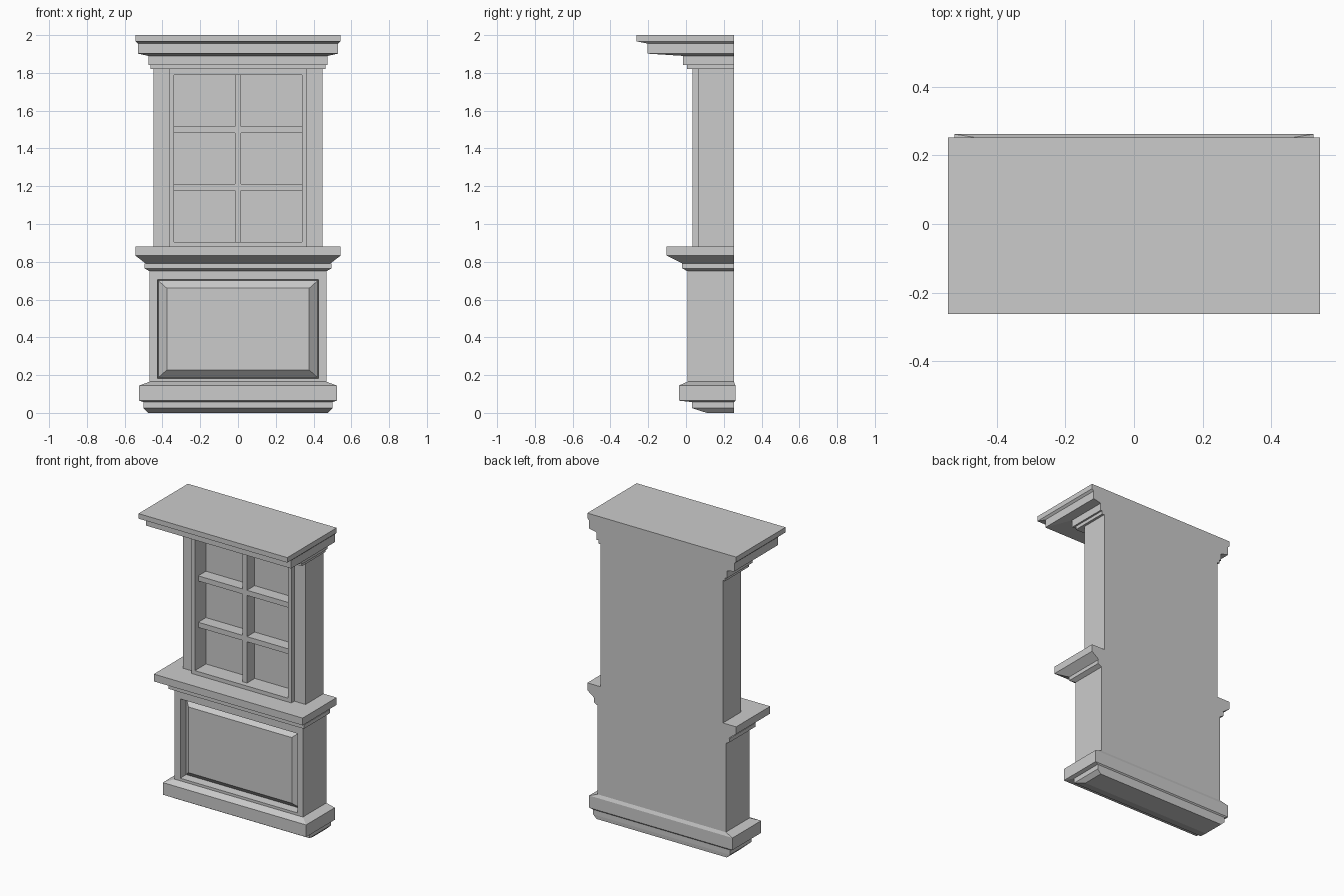
import bpy, bmesh

if "Cube" in bpy.data.objects:
    bpy.data.objects.remove(bpy.data.objects["Cube"])

BACK = 0.253


def finish(name, bm):
    bmesh.ops.recalc_face_normals(bm, faces=bm.faces)
    mesh = bpy.data.meshes.new(name)
    bm.to_mesh(mesh)
    bm.free()
    obj = bpy.data.objects.new(name, mesh)
    bpy.context.collection.objects.link(obj)
    return obj


def loft(rings, bottom=True, top=True):
    """Skin a stack of equal-length 3D loops, with optional end caps."""
    bm = bmesh.new()
    loops = [[bm.verts.new(p) for p in ring] for ring in rings]
    n = len(loops[0])
    for a, b in zip(loops, loops[1:]):
        for i in range(n):
            j = (i + 1) % n
            bm.faces.new((a[i], a[j], b[j], b[i]))
    if bottom:
        bm.faces.new(loops[0][::-1])
    if top:
        bm.faces.new(loops[-1])
    bm.normal_update()
    return bm


def moulding(name, levels, **caps):
    """Each level is (z, half width, front y[, back y])."""
    rings = []
    for z, w, front, *back in levels:
        b = back[0] if back else BACK
        rings.append([(-w, front, z), (w, front, z), (w, b, z), (-w, b, z)])
    return finish(name, loft(rings, **caps))


def recess(bm, steps):
    """Sink nested rectangles (half width, z low, z high, y) into the front face."""
    face = min(bm.faces, key=lambda f: (round(f.calc_center_median().y, 4), -f.calc_area()))
    for w, z0, z1, y in steps:
        mid = face.calc_center_median().z
        bmesh.ops.inset_individual(bm, faces=[face], thickness=0.005)
        for v in face.verts:
            v.co = (w if v.co.x > 0 else -w, y, z1 if v.co.z > mid else z0)


def box(name, x0, x1, y0, y1, z0, z1):
    ring = [(x0, y0), (x1, y0), (x1, y1), (x0, y1)]
    return finish(name, loft([[(x, y, z) for x, y in ring] for z in (z0, z1)]))


# Plinth
moulding("base_plinth", [
    (0.0, 0.475, 0.11), (0.025, 0.50, 0.032, 0.255), (0.057, 0.50, 0.032, 0.255),
    (0.065, 0.523, -0.037, 0.262), (0.145, 0.523, -0.037, 0.262),
    (0.165, 0.468, 0.008)], top=False)

# Lower cabinet with a raised and fielded front panel
ring = [(-0.468, 0.008), (0.468, 0.008), (0.468, BACK), (-0.468, BACK)]
bm = loft([[(x, y, z) for x, y in ring] for z in (0.165, 0.75)], bottom=False, top=False)
recess(bm, [(0.427, 0.182, 0.705, 0.008), (0.422, 0.187, 0.700, 0.062),
            (0.377, 0.227, 0.660, 0.022)])
finish("lower_cabinet", bm)

# Counter
moulding("counter", [
    (0.75, 0.468, 0.008), (0.765, 0.495, -0.02), (0.79, 0.495, -0.02),
    (0.792, 0.49, -0.022), (0.832, 0.543, -0.102), (0.88, 0.543, -0.102)], bottom=False)

# Upper cabinet with projecting door frame and window recess
plan = [(-0.365, 0.035), (0.365, 0.035), (0.365, 0.066), (0.447, 0.066),
        (0.447, BACK), (-0.447, BACK), (-0.447, 0.066), (-0.365, 0.066)]
bm = loft([[(x, y, z) for x, y in plan] for z in (0.88, 1.82)], bottom=False, top=False)
recess(bm, [(0.339, 0.905, 1.79, 0.035), (0.339, 0.905, 1.79, 0.15)])
finish("upper_cabinet", bm)

# Glazing bars
box("vertical_glazing_bar", -0.017, 0.017, 0.07, 0.15, 0.905, 1.79)
for i, z in enumerate((1.194, 1.50)):
    for side, x in (("left", -0.339), ("right", 0.017)):
        box(f"glazing_bar_{side}_{i + 1}", x, x + 0.322, 0.07, 0.15, z - 0.017, z + 0.017)

# Cornice
moulding("cornice", [
    (1.82, 0.463, 0.004), (1.842, 0.463, 0.004), (1.842, 0.475, -0.015),
    (1.89, 0.475, -0.015), (1.902, 0.53, -0.203), (1.955, 0.53, -0.203),
    (1.967, 0.543, -0.262), (2.0, 0.543, -0.262)])
